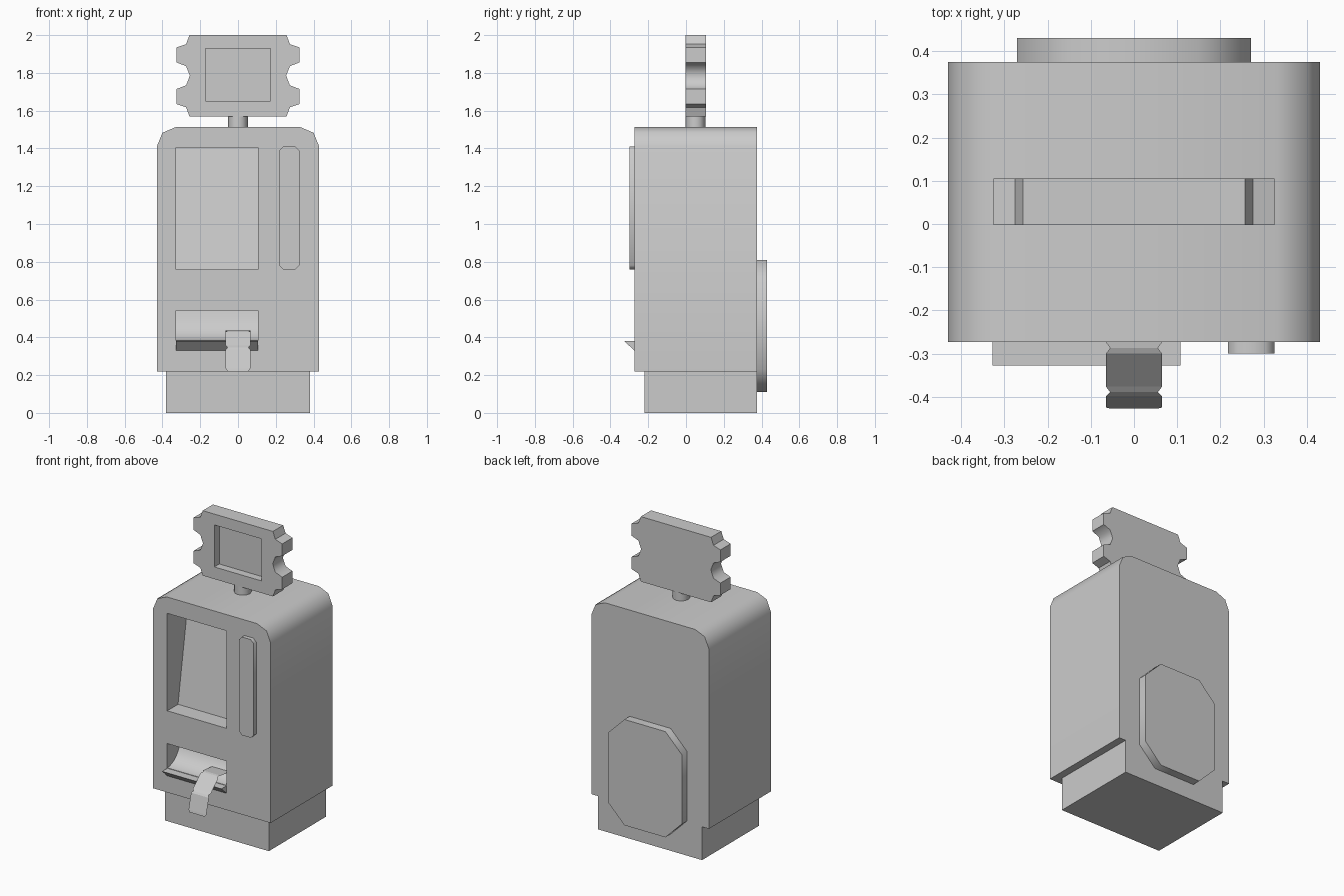
import bpy, bmesh, math

if "Cube" in bpy.data.objects:
    bpy.data.objects.remove(bpy.data.objects["Cube"])


def finish(name, bm, angle=50):
    bmesh.ops.recalc_face_normals(bm, faces=bm.faces)
    me = bpy.data.meshes.new(name)
    bm.to_mesh(me)
    bm.free()
    ob = bpy.data.objects.new(name, me)
    bpy.context.collection.objects.link(ob)
    activate(ob)
    bpy.ops.object.shade_smooth_by_angle(angle=math.radians(angle))
    return ob


def activate(ob):
    bpy.ops.object.select_all(action='DESELECT')
    ob.select_set(True)
    bpy.context.view_layer.objects.active = ob


def prism(name, pts, axis, a, b):
    """Extrude a profile: axis 'y' takes (x, z) points, axis 'x' takes (y, z) points."""
    bm = bmesh.new()
    place = (lambda p, d: (p[0], d, p[1])) if axis == 'y' else (lambda p, d: (d, p[0], p[1]))
    ends = [[bm.verts.new(place(p, d)) for p in pts] for d in (a, b)]
    for e in ends:
        bm.faces.new(e)
    n = len(pts)
    for i in range(n):
        j = (i + 1) % n
        bm.faces.new((ends[0][i], ends[0][j], ends[1][j], ends[1][i]))
    return finish(name, bm)


def mirrored(right):
    """Close a right-hand outline with its mirror image."""
    return right + [(-x, z) for x, z in reversed(right)]


def rect(x0, x1, z0, z1):
    return [(x0, z0), (x1, z0), (x1, z1), (x0, z1)]


def octagon(x0, x1, z0, z1, cx, cz):
    return [(x0 + cx, z0), (x1 - cx, z0), (x1, z0 + cz), (x1, z1 - cz),
            (x1 - cx, z1), (x0 + cx, z1), (x0, z1 - cz), (x0, z0 + cz)]


def cut(target, cutter):
    m = target.modifiers.new("cut", 'BOOLEAN')
    m.operation = 'DIFFERENCE'
    m.solver = 'EXACT'
    m.object = cutter
    activate(target)
    bpy.ops.object.modifier_apply(modifier=m.name)
    bpy.data.objects.remove(cutter, do_unlink=True)
    bpy.ops.object.shade_smooth_by_angle(angle=math.radians(50))


FRONT, BACK = -0.273, 0.375
LEFT, RIGHT = -0.327, 0.107

# Cabinet with faceted top corners
cabinet = prism("cabinet", mirrored([(0.43, 0.22), (0.43, 1.41), (0.4, 1.483), (0.33, 1.513)]),
                'y', FRONT, BACK)

# Recessed screen that leans back
cut(cabinet, prism("screen_cutter", [(-0.5, 0.76), (-0.16, 0.76), (-0.055, 1.405), (-0.5, 1.405)],
                   'x', LEFT, RIGHT))

# Curved ticket chute and its protruding lip
chute = [(-0.5, 0.38), (-0.25, 0.383), (-0.2, 0.405), (-0.165, 0.44), (-0.14, 0.49),
         (-0.13, 0.543), (-0.5, 0.543)]
cut(cabinet, prism("chute_cutter", chute, 'x', LEFT, RIGHT))
prism("chute_lip", [(FRONT, 0.33), (FRONT, 0.38), (-0.327, 0.38)], 'x', LEFT, RIGHT)

# Plinth
prism("plinth", rect(-0.38, 0.38, 0, 0.22), 'y', -0.22, BACK)

# Front strip and rear service panel
prism("front_strip", octagon(0.217, 0.325, 0.76, 1.41, 0.022, 0.022), 'y', -0.3, FRONT)
prism("rear_panel", octagon(-0.27, 0.27, 0.11, 0.81, 0.12, 0.12), 'y', BACK, 0.43)

# Sign post
bm = bmesh.new()
bmesh.ops.create_cone(bm, cap_ends=True, segments=12, radius1=0.052, radius2=0.052, depth=0.08)
bmesh.ops.translate(bm, verts=bm.verts, vec=(0, 0.05, 1.542))
finish("sign_post", bm)

# Ticket-shaped sign with a recessed face
MID = 1.785
upper = [(0.255, MID), (0.275, 1.836), (0.325, 1.855), (0.325, 1.935), (0.275, 1.952), (0.257, 2.0)]
lower = [(x, 2 * MID - z) for x, z in reversed(upper[1:])]
sign = prism("ticket_sign", mirrored(lower + upper), 'y', -0.002, 0.105)
cut(sign, prism("sign_cutter", rect(-0.172, 0.172, 1.65, 1.928), 'y', -0.2, 0.05))

# Thin strip of tickets hanging from the chute: (half width, y, z)
path = [(0.065, -0.17, 0.425), (0.065, FRONT, 0.436), (0.055, -0.287, 0.434), (0.065, -0.3, 0.428),
        (0.065, -0.376, 0.357), (0.055, -0.389, 0.347), (0.065, -0.398, 0.336),
        (0.065, -0.424, 0.235), (0.055, -0.427, 0.22)]
bm = bmesh.new()
rows = [[bm.verts.new((s * w, y, z)) for s in (-1, 1)] for w, y, z in path]
for r, q in zip(rows, rows[1:]):
    bm.faces.new((q[0], q[1], r[1], r[0]))
me = bpy.data.meshes.new("ticket_strip")
bm.to_mesh(me)
bm.free()
bpy.context.collection.objects.link(bpy.data.objects.new("ticket_strip", me))
